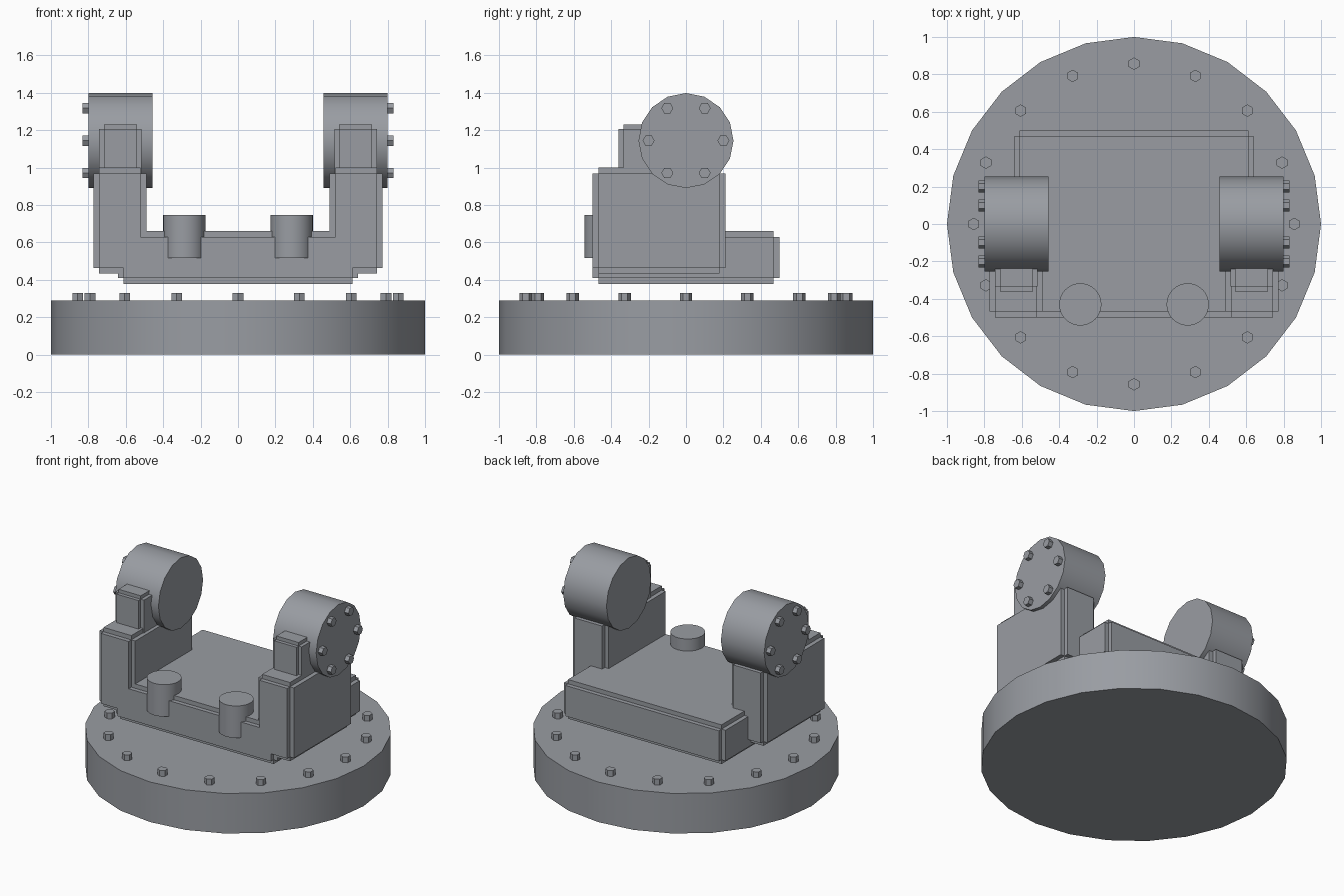
import bpy
from math import pi, sin, cos

if "Cube" in bpy.data.objects:
    bpy.data.objects.remove(bpy.data.objects["Cube"])

# Dark steel grey for every part
steel = bpy.data.materials.new("dark_steel")
steel.diffuse_color = (0.165, 0.175, 0.195, 1)
steel.use_nodes = True
steel.node_tree.nodes["Principled BSDF"].inputs["Base Color"].default_value = steel.diffuse_color
steel.diffuse_color = (0.32, 0.336, 0.365, 1)
steel.use_nodes = True
steel.node_tree.nodes["Principled BSDF"].inputs["Base Color"].default_value = steel.diffuse_color


def finish(name):
    ob = bpy.context.object
    ob.name = name
    ob.data.materials.append(steel)
    return ob


def cylinder(name, radius, center, depth, sides, axis='Z'):
    rot = (0, pi / 2, 0) if axis == 'X' else (0, 0, 0)
    bpy.ops.mesh.primitive_cylinder_add(vertices=sides, radius=radius, depth=depth,
                                        location=center, rotation=rot)
    finish(name)
    if sides > 6:
        bpy.ops.object.shade_smooth_by_angle()


def stepped_box(name, lo, hi, step):
    """Box with notched edges: three overlapping boxes, each full size on one axis."""
    for axis in range(3):
        a = [lo[i] + (0 if i == axis else step) for i in range(3)]
        b = [hi[i] - (0 if i == axis else step) for i in range(3)]
        bpy.ops.mesh.primitive_cube_add(size=1, location=[(p + q) / 2 for p, q in zip(a, b)])
        finish(f"{name}_{'xyz'[axis]}").scale = [q - p for p, q in zip(a, b)]


# Round base plate with a ring of hex bolts
cylinder("base_plate", 1.0, (0, 0, 0.144), 0.288, 24)
for i in range(16):
    a = i * pi / 8
    cylinder("base_bolt", 0.033, (0.857 * cos(a), 0.857 * sin(a), 0.305), 0.05, 6)

# Central slab
stepped_box("cradle_slab", (-0.642, -0.5, 0.378), (0.642, 0.5, 0.66), 0.031)

for s, side in ((-1, "left"), (1, "right")):
    # Upright tower
    x0, x1 = sorted((s * 0.49, s * 0.773))
    stepped_box(f"{side}_tower", (x0, -0.5, 0.433), (x1, 0.21, 1.0), 0.031)

    # Small block in front of the bearing
    x0, x1 = sorted((s * 0.515, s * 0.742))
    stepped_box(f"{side}_bearing_block", (x0, -0.36, 0.94), (x1, -0.08, 1.23), 0.025)

    # Bearing drum with hex bolts on the outer face
    cylinder(f"{side}_bearing", 0.254, (s * 0.628, 0, 1.144), 0.344, 16, 'X')
    for i in range(6):
        a = i * pi / 3
        cylinder(f"{side}_bearing_bolt", 0.032,
                 (s * 0.808, 0.2 * cos(a), 1.144 + 0.2 * sin(a)), 0.048, 6, 'X')

    # Round post on the front edge
    cylinder(f"{side}_post", 0.113, (s * 0.287, -0.43, 0.632), 0.23, 32)
